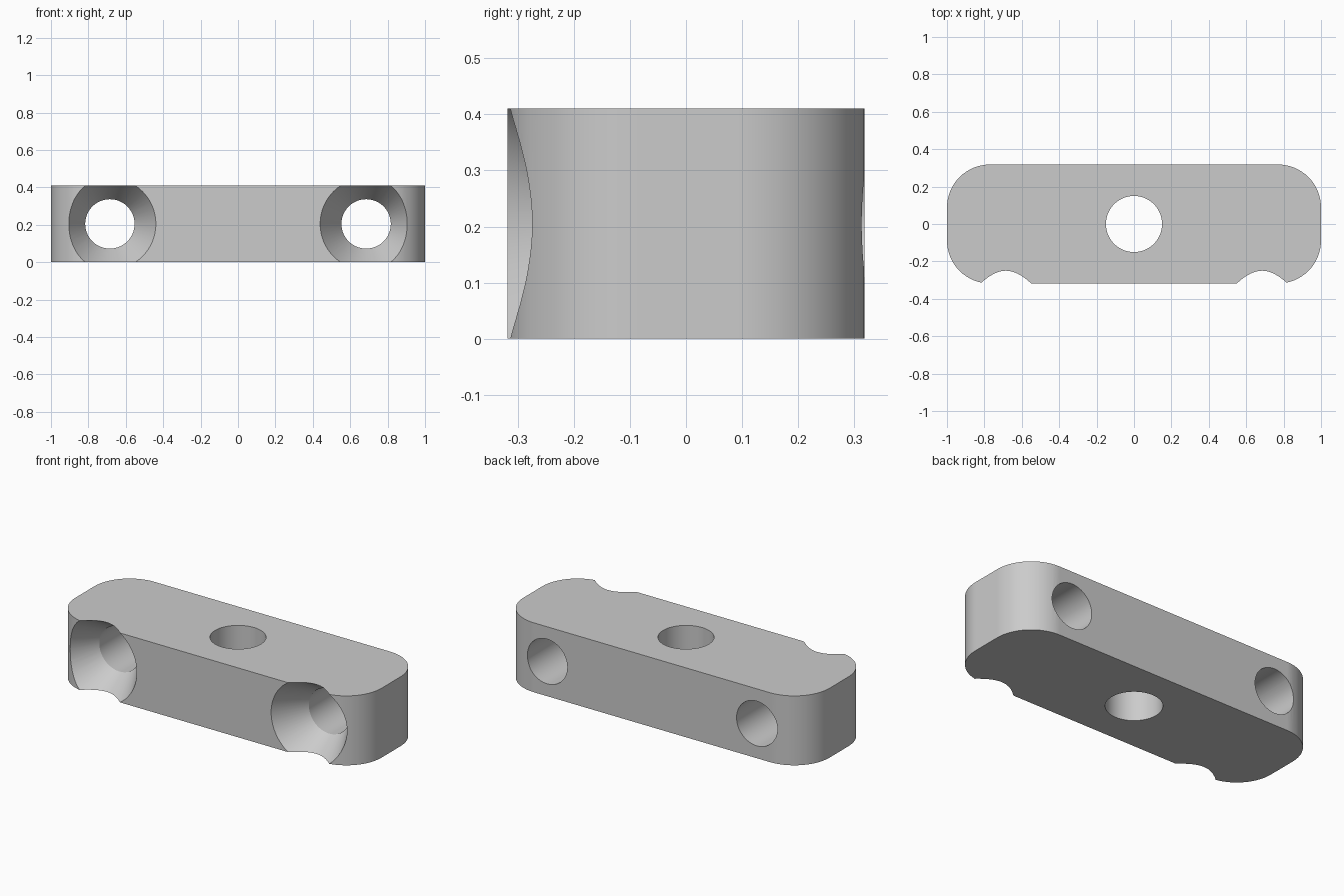
import bpy
import bmesh
from math import radians, pi
from mathutils import Matrix

default = bpy.data.objects.get("Cube")
if default:
    bpy.data.objects.remove(default, do_unlink=True)

LENGTH, DEPTH, HEIGHT = 2.0, 0.636, 0.41
CORNER = 0.23
HOLE_X, HOLE_R = 0.685, 0.132
SINK_R, SINK_END, SLOPE = 0.246, -0.128, 0.6
FRONT = -DEPTH / 2

grey = bpy.data.materials.new("plain_grey")
grey.use_nodes = True
colour = (0.6, 0.6, 0.6, 1)
grey.diffuse_color = colour
grey.node_tree.nodes["Principled BSDF"].inputs["Base Color"].default_value = colour


def make_object(name, bm):
    mesh = bpy.data.meshes.new(name)
    bmesh.ops.recalc_face_normals(bm, faces=bm.faces)
    bm.to_mesh(mesh)
    bm.free()
    mesh.materials.append(grey)
    obj = bpy.data.objects.new(name, mesh)
    bpy.context.collection.objects.link(obj)
    return obj


def turned_cutter(name, profile, matrix, segments=64):
    """Closed solid turned from (radius, height) points."""
    bm = bmesh.new()
    verts = [bm.verts.new((r, 0, h)) for r, h in profile]
    edges = [bm.edges.new(pair) for pair in zip(verts, verts[1:])]
    bmesh.ops.spin(bm, geom=verts + edges, axis=(0, 0, 1), cent=(0, 0, 0),
                   angle=2 * pi, steps=segments, use_merge=True)
    bmesh.ops.remove_doubles(bm, verts=bm.verts, dist=1e-5)
    bmesh.ops.transform(bm, matrix=matrix, verts=bm.verts)
    cutter = make_object(name, bm)
    cutter.hide_render = True
    return cutter


# Block with rounded upright corners
bm = bmesh.new()
bmesh.ops.create_cube(bm, size=1)
bmesh.ops.scale(bm, vec=(LENGTH, DEPTH, HEIGHT), verts=bm.verts)
bmesh.ops.translate(bm, vec=(0, 0, HEIGHT / 2), verts=bm.verts)
upright = [e for e in bm.edges if abs(e.verts[0].co.z - e.verts[1].co.z) > 0.1]
bmesh.ops.bevel(bm, geom=upright, offset=CORNER, segments=16, profile=0.5,
                affect='EDGES')
block = make_object("mounting_block", bm)

# Centre bore and the two countersunk screw holes
cutters = [turned_cutter("centre_bore_cutter",
                         [(0, -0.1), (0.15, -0.1), (0.15, 0.6), (0, 0.6)],
                         Matrix())]
start = FRONT - 0.1
mouth = SINK_R + 0.1 * SLOPE
screw_profile = [(0, start), (mouth, start), (HOLE_R, SINK_END),
                 (HOLE_R, 0.5), (0, 0.5)]
for side, x in (("left", HOLE_X), ("right", -HOLE_X)):
    place = Matrix.Translation((x, 0, HEIGHT / 2)) @ Matrix.Rotation(radians(-90), 4, 'X')
    cutters.append(turned_cutter(side + "_screw_hole_cutter", screw_profile, place))

bpy.ops.object.select_all(action='DESELECT')
bpy.context.view_layer.objects.active = block
block.select_set(True)
for cutter in cutters:
    mod = block.modifiers.new("cut", 'BOOLEAN')
    mod.operation = 'DIFFERENCE'
    mod.solver = 'EXACT'
    mod.object = cutter
    bpy.ops.object.modifier_apply(modifier=mod.name)
    bpy.data.objects.remove(cutter, do_unlink=True)

# Smooth curves with crisp rims
bpy.ops.object.shade_smooth_by_angle(angle=radians(25))
weighted = block.modifiers.new("even_shading", 'WEIGHTED_NORMAL')
weighted.keep_sharp = True
